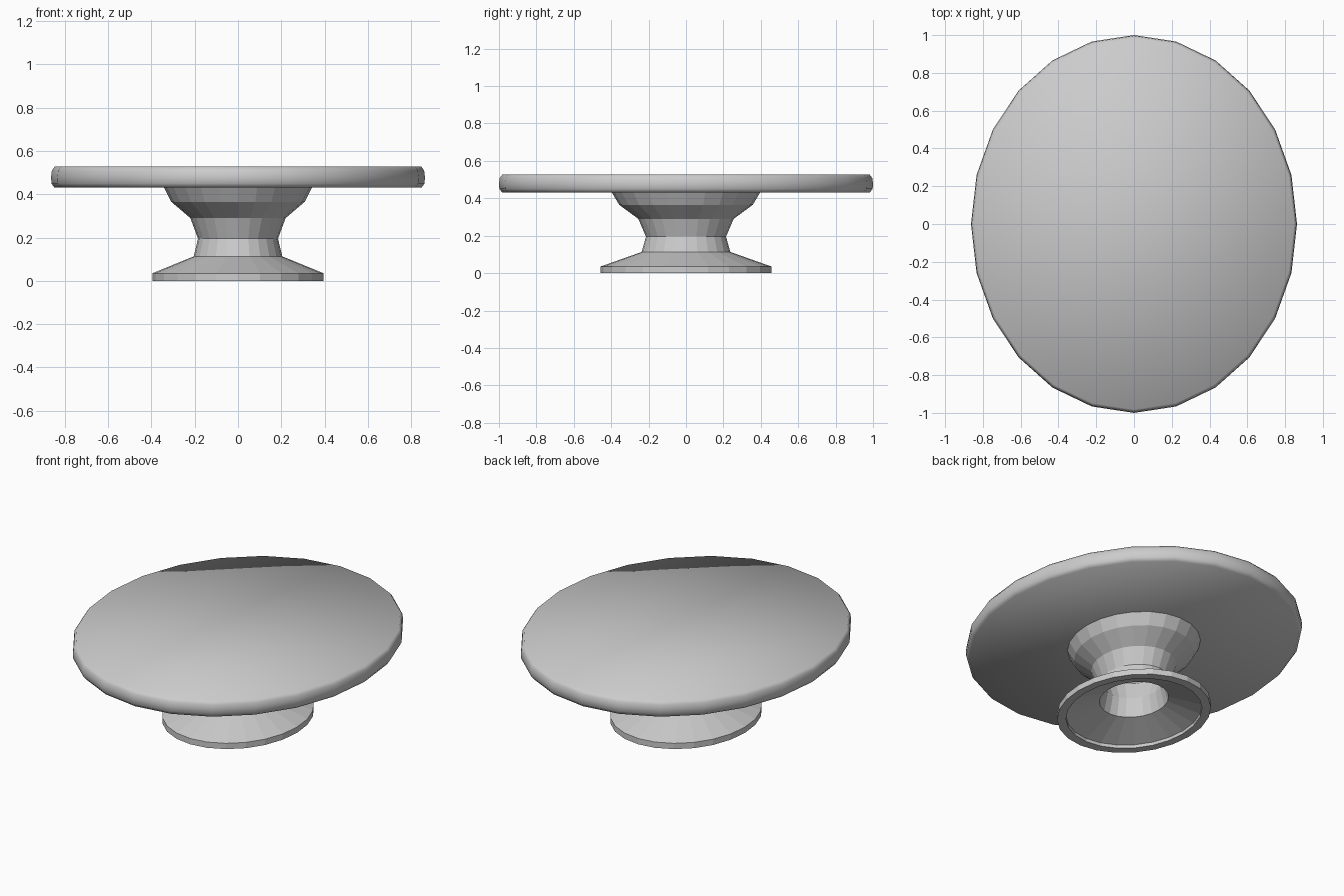
import bpy, bmesh, math

if "Cube" in bpy.data.objects:
    bpy.data.objects.remove(bpy.data.objects["Cube"])

SIDES = 24
X_SCALE = 0.863  # oval ratio, x to y


def lathe(name, profile, closed=False, caps=False, smooth=False):
    """Sweep (radius, z) points around an oval."""
    bm = bmesh.new()
    rings = []
    for r, z in profile:
        rings.append([bm.verts.new((X_SCALE * r * math.sin(2 * math.pi * i / SIDES),
                                    r * math.cos(2 * math.pi * i / SIDES), z))
                      for i in range(SIDES)])
    pairs = list(zip(rings, rings[1:]))
    if closed:
        pairs.append((rings[-1], rings[0]))
    for a, b in pairs:
        for i in range(SIDES):
            j = (i + 1) % SIDES
            bm.faces.new((a[i], a[j], b[j], b[i]))
    if caps:
        bm.faces.new(rings[0])
        bm.faces.new(rings[-1])
    bmesh.ops.recalc_face_normals(bm, faces=bm.faces)
    for f in bm.faces:
        f.smooth = smooth
    mesh = bpy.data.meshes.new(name)
    bm.to_mesh(mesh)
    bm.free()
    obj = bpy.data.objects.new(name, mesh)
    bpy.context.collection.objects.link(obj)
    return obj


# Oval plate with softened rim
lathe("plate", [(0.982, 0.43), (0.998, 0.45), (1.0, 0.48), (0.996, 0.508), (0.982, 0.527)],
      caps=True, smooth=True)

# Hollow pedestal: outer wall up, inner wall back down
lathe("pedestal", [
    (0.458, 0.0), (0.458, 0.035), (0.237, 0.113), (0.214, 0.195),
    (0.255, 0.29), (0.357, 0.365), (0.397, 0.432),
    (0.360, 0.432), (0.325, 0.385), (0.222, 0.308), (0.180, 0.195),
    (0.206, 0.088), (0.405, 0.020), (0.405, 0.0)], closed=True)
